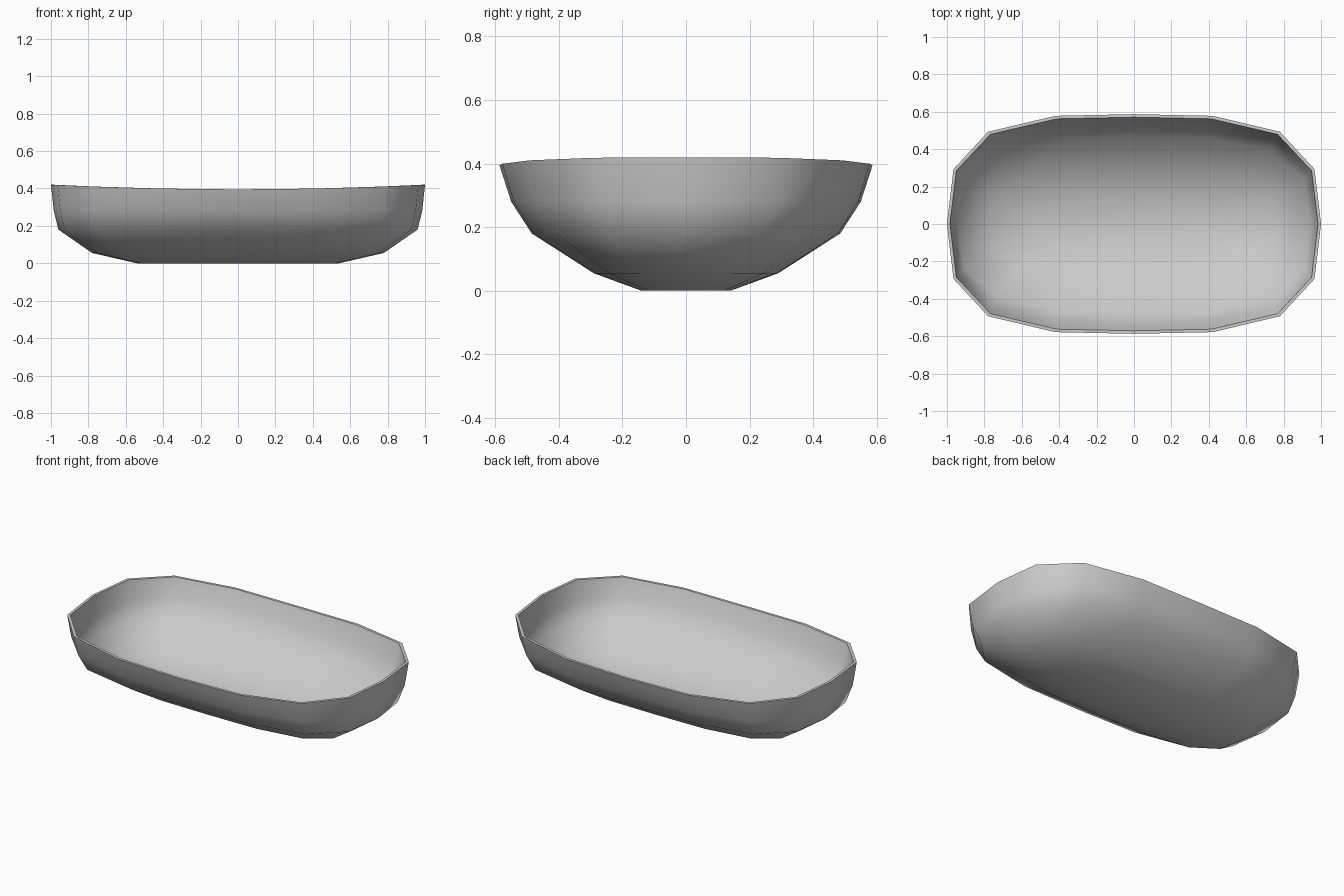
import bpy
import bmesh
import math

cube = bpy.data.objects.get("Cube")
if cube:
    bpy.data.objects.remove(cube, do_unlink=True)

# Single grey material
grey = bpy.data.materials.new("plain grey")
grey.use_nodes = True
colour = (0.6, 0.6, 0.6, 1)
grey.diffuse_color = colour
grey.node_tree.nodes["Principled BSDF"].inputs["Base Color"].default_value = colour

# Rounded-oblong outline: one quarter, mirrored to a full ring
quarter = [(1, 0), (0.965, 0.5), (0.78, 0.84), (0.42, 0.985)]
half = quarter + [(0, 1)] + [(-x, y) for x, y in reversed(quarter)]
outline = half + [(x, -y) for x, y in reversed(half[1:-1])]

# Section levels: half length, half width, height
levels = [(0.54, 0.14, 0), (0.78, 0.29, 0.055), (0.96, 0.485, 0.18),
          (0.985, 0.55, 0.28), (1, 0.587, 0.395)]
WALL = 0.016


def ring(bm, level, inset, lift):
    hx, hy, z = level
    verts = []
    for x, y in outline:
        # The rim rises gently toward both ends
        rise = 0.025 * x * x if z > 0.3 else 0
        verts.append(bm.verts.new((x * (hx - inset), y * (hy - inset), z + rise + lift)))
    return verts


bm = bmesh.new()
# Outer wall going up, then inner wall going down
rings = [ring(bm, lv, 0, 0) for lv in levels]
rings.append(ring(bm, levels[-1], WALL, 0))
rings += [ring(bm, lv, WALL, WALL) for lv in reversed(levels[:-1])]
count = len(outline)
for low, high in zip(rings, rings[1:]):
    for i in range(count):
        j = (i + 1) % count
        bm.faces.new((low[i], low[j], high[j], high[i]))

# Outer base and inner floor
bm.faces.new(list(reversed(rings[0])))
bm.faces.new(rings[-1])
bmesh.ops.recalc_face_normals(bm, faces=bm.faces[:])

mesh = bpy.data.meshes.new("tray")
bm.to_mesh(mesh)
bm.free()
mesh.materials.append(grey)
tray = bpy.data.objects.new("tray", mesh)
bpy.context.collection.objects.link(tray)

# Smooth walls with a crisp rim
bpy.ops.object.select_all(action="DESELECT")
tray.select_set(True)
bpy.context.view_layer.objects.active = tray
bpy.ops.object.shade_smooth_by_angle(angle=math.radians(50))
